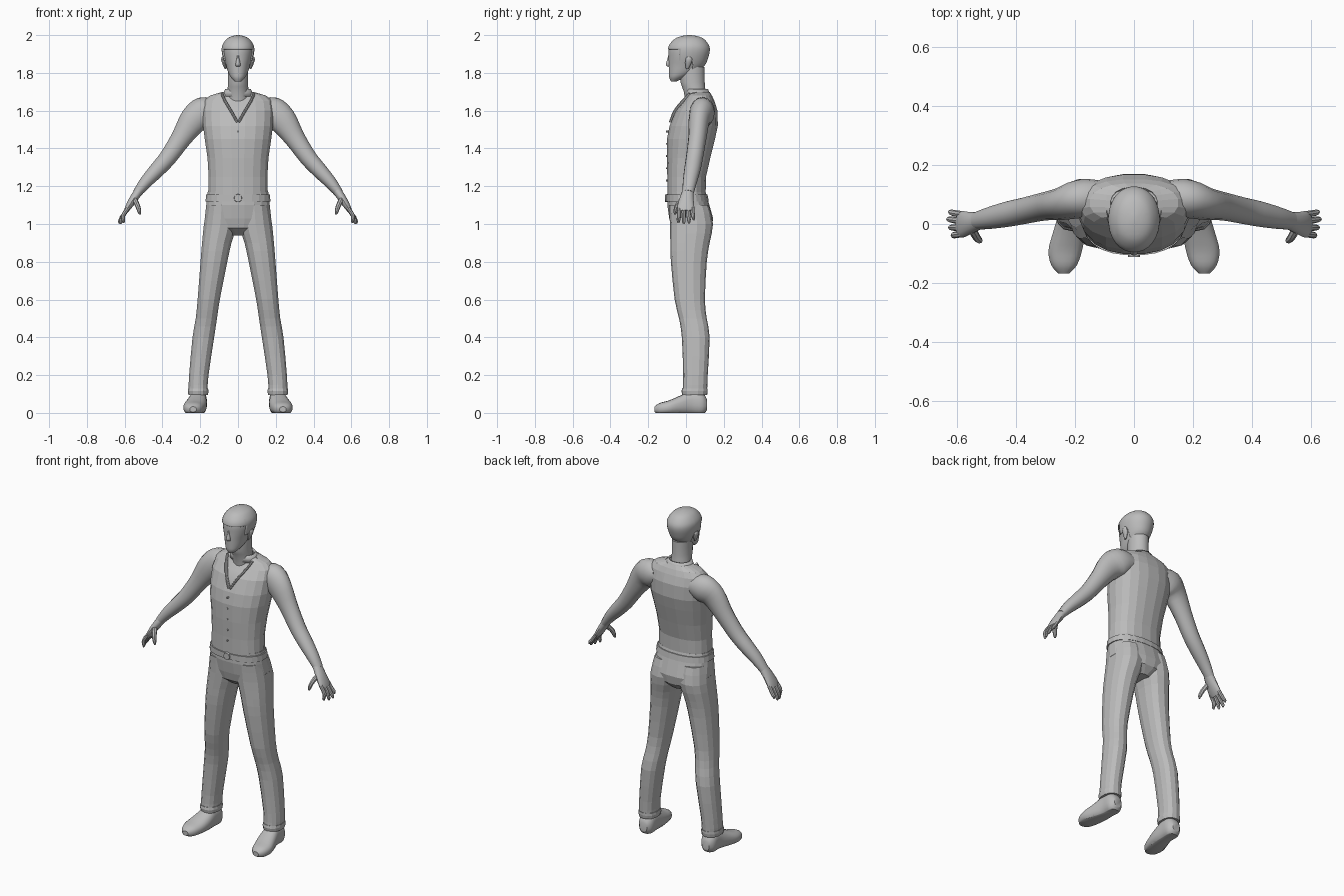
import bpy, bmesh
from math import sin, cos, tau, radians, copysign
from mathutils import Vector

if "Cube" in bpy.data.objects:
    bpy.data.objects.remove(bpy.data.objects["Cube"])

grey = bpy.data.materials.new("plain_grey")
grey.use_nodes = True
grey.diffuse_color = (0.5, 0.5, 0.5, 1)
grey.node_tree.nodes["Principled BSDF"].inputs["Base Color"].default_value = (0.5, 0.5, 0.5, 1)


def finish(name, bm, smooth=True, mirror=False, thick=0, angle=40):
    bmesh.ops.recalc_face_normals(bm, faces=bm.faces)
    mesh = bpy.data.meshes.new(name)
    bm.to_mesh(mesh)
    bm.free()
    mesh.materials.append(grey)
    ob = bpy.data.objects.new(name, mesh)
    bpy.context.collection.objects.link(ob)
    if smooth:
        bpy.ops.object.select_all(action="DESELECT")
        ob.select_set(True)
        bpy.context.view_layer.objects.active = ob
        bpy.ops.object.shade_smooth_by_angle(angle=radians(angle))
    if thick:
        mod = ob.modifiers.new("thickness", "SOLIDIFY")
        mod.thickness = thick
        mod.offset = -1
    if mirror:
        mod = ob.modifiers.new("mirror", "MIRROR")
        mod.use_mirror_merge = False
    return ob


def refine(rows, steps):
    """Smooth interpolation through rows of numbers."""
    if steps < 2:
        return rows
    out = []
    for i in range(len(rows) - 1):
        p0, p1, p2 = rows[max(i - 1, 0)], rows[i], rows[i + 1]
        p3 = rows[min(i + 2, len(rows) - 1)]
        for s in range(steps):
            t = s / steps
            out.append([b + t * ((c - a) + t * ((2 * a - 5 * b + 4 * c - d)
                        + t * (3 * b - a - 3 * c + d))) / 2
                        for a, b, c, d in zip(p0, p1, p2, p3)])
    return out + [rows[-1]]


def skin(rings, caps=True):
    bm = bmesh.new()
    loops = [[bm.verts.new(p) for p in ring] for ring in rings]
    n = len(loops[0])
    for a, b in zip(loops, loops[1:]):
        for i in range(n):
            j = (i + 1) % n
            bm.faces.new((a[i], a[j], b[j], b[i]))
    if caps:
        bm.faces.new(loops[0])
        bm.faces.new(loops[-1])
    return bm


def loft(rows, n=20, steps=2, power=2, axis="z", grow=0, caps=True):
    """Rows are (height, low a, high a, low b, high b) of rounded sections."""
    rings = []
    for t, a0, a1, b0, b1 in refine(rows, steps):
        ring = []
        for k in range(n):
            c, s = cos(tau * (k + .5) / n), sin(tau * (k + .5) / n)
            a = (a0 + a1) / 2 + ((a1 - a0) / 2 + grow) * copysign(abs(c) ** (2 / power), c)
            b = (b0 + b1) / 2 + ((b1 - b0) / 2 + grow) * copysign(abs(s) ** (2 / power), s)
            ring.append((a, b, t) if axis == "z" else (a, t, b))
        rings.append(ring)
    return skin(rings, caps)


def tube(rows, n=14, steps=3):
    """Rows are (x, y, z, radius along y, radius across)."""
    rows = refine(rows, steps)
    rings = []
    for i, r in enumerate(rows):
        tan = Vector(rows[min(i + 1, len(rows) - 1)][:3]) - Vector(rows[max(i - 1, 0)][:3])
        across = Vector((0, 1, 0)).cross(tan).normalized()
        side = tan.cross(across).normalized()
        rings.append([Vector(r[:3]) + side * r[3] * cos(tau * k / n)
                      + across * r[4] * sin(tau * k / n) for k in range(n)])
    return skin(rings)


def cut(bm, point, normal, clear=False):
    bmesh.ops.bisect_plane(bm, geom=bm.verts[:] + bm.edges[:] + bm.faces[:],
                           plane_co=point, plane_no=normal, clear_outer=clear)


def drop(bm, rule):
    gone = [f for f in bm.faces if rule(f.calc_center_median())]
    bmesh.ops.delete(bm, geom=gone, context="FACES")


def sym(rows):
    return [(z, -r, r, y0, y1) for z, r, y0, y1 in rows]


# Shirt body and the vest over it
torso = sym([(1.15, .16, -.1, .105), (1.25, .157, -.1, .107), (1.35, .163, -.103, .13),
             (1.45, .178, -.102, .155), (1.52, .187, -.088, .17), (1.6, .19, -.055, .168),
             (1.65, .183, -.015, .152), (1.68, .15, .005, .138), (1.7, .08, .01, .125)])
finish("shirt_body", loft(torso, 24, 2, 2.3, grow=-.01))

vest = loft(torso, 20, 1, 2.3, caps=False)
for s in (-1, 1):
    cut(vest, (s * .172, 0, 1.68), (s * .18, 0, .02), True)   # armhole
    cut(vest, (0, 0, 1.54), (s * .15, 0, -.09))               # neckline
drop(vest, lambda c: c.y < .06 and c.z - 1.54 > abs(c.x) * 1.667)
finish("vest", vest, False, thick=.012)

# Collar, neckline trim and buttons
finish("collar", loft(sym([(1.675, .09, -.005, .13), (1.715, .068, -.005, .118)]),
                      20, 1, caps=False), thick=.01)
finish("lapel", tube([(.004, -.082, 1.54, .008, .007), (.038, -.058, 1.60, .008, .007),
                      (.068, -.018, 1.65, .008, .007), (.085, .02, 1.69, .008, .007)], 8),
       mirror=True)
for i in range(5):
    z = 1.23 + i * .065
    finish("vest_button", loft([(-.106, -.005, .005, z - .005, z + .005),
                                (-.09, -.005, .005, z - .005, z + .005)], 10, 1, axis="y"))

# Trousers
hips = sym([(1.17, .162, -.098, .105), (1.1, .17, -.1, .125), (1.03, .178, -.09, .145),
            (.98, .15, -.078, .137), (.94, .05, -.03, .1)])
finish("trouser_hips", loft(hips, 20, 1, 2.3), False)
leg = [(1.1, .01, .165, -.09, .12), (1, .004, .182, -.085, .143), (.9, .033, .192, -.083, .125),
       (.8, .055, .2, -.08, .11), (.6, .095, .215, -.06, .1), (.5, .11, .225, -.037, .11),
       (.4, .125, .242, -.022, .125), (.2, .155, .26, -.015, .115), (.12, .16, .263, -.018, .112)]
finish("trouser_leg", loft(leg, 14, 2, 2.3), False, True)
finish("trouser_cuff", loft([(.095, .158, .264, -.02, .112), (.115, .155, .267, -.024, .115),
                             (.13, .157, .265, -.02, .114)], 14, 1, 2.3), False, True)

# Belt and round buckle
finish("belt", loft(sym([(1.12, .17, -.103, .118), (1.155, .167, -.103, .112)]),
                    24, 1, 2.3, grow=.003), False)
finish("belt_buckle", loft([(-.112, -.02, .02, 1.117, 1.157), (-.095, -.022, .022, 1.115, 1.159)],
                           16, 1, axis="y"))

# Shoes with flat soles
shoe = loft([(.112, .185, .235, .015, .07), (.085, .165, .255, -.01, .11),
             (.03, .165, .258, -.01, .12), (-.03, .165, .275, -.01, .092),
             (-.09, .175, .29, -.01, .066), (-.14, .193, .28, -.008, .052),
             (-.168, .22, .255, .005, .033)], 18, 3, 2.4, axis="y")
cut(shoe, (0, 0, 0), (0, 0, -1), True)
bmesh.ops.holes_fill(shoe, edges=[e for e in shoe.edges if e.is_boundary])
finish("shoe", shoe, mirror=True)

# Arms and hands
finish("arm", tube([(.12, .088, 1.6, .06, .06), (.18, .086, 1.59, .066, .083),
                    (.235, .07, 1.55, .056, .075), (.3, .06, 1.455, .048, .055),
                    (.37, .045, 1.353, .045, .046), (.43, .033, 1.285, .043, .041),
                    (.49, .02, 1.22, .037, .033), (.533, .011, 1.165, .03, .024)], 16),
       mirror=True)
finish("palm", tube([(.525, .011, 1.175, .03, .024), (.555, .003, 1.13, .038, .022),
                     (.58, -.001, 1.09, .045, .017), (.593, -.001, 1.068, .042, .012)]),
       mirror=True)
tips = [(.622, .04, 1.02), (.628, .016, 1.003), (.622, -.012, 1), (.608, -.04, 1.005)]
for i, (x, y, z) in enumerate(tips):
    base = .033 - i * .0225
    finish("finger", tube([(.582, base, 1.085, .011, .011),
                           (.608, (base + y) / 2, 1.045, .011, .011),
                           (x - .002, y, z + .012, .009, .009), (x, y, z, .004, .004)], 8),
           mirror=True)
finish("thumb", tube([(.55, -.012, 1.135, .016, .014), (.533, -.044, 1.1, .014, .013),
                      (.523, -.055, 1.07, .011, .011), (.519, -.058, 1.05, .005, .005)], 8),
       mirror=True)

# Neck and head
finish("neck", loft(sym([(1.6, .065, -.0, .12), (1.7, .057, -.012, .105),
                         (1.75, .054, -.03, .1), (1.83, .055, -.03, .1)])))
head = sym([(1.755, .022, -.085, -.045), (1.775, .042, -.094, 0), (1.8, .056, -.096, .05),
            (1.84, .069, -.097, .1), (1.88, .081, -.097, .118), (1.92, .087, -.097, .127),
            (1.95, .082, -.088, .12), (1.98, .06, -.06, .095), (1.994, .034, -.027, .062),
            (2, .006, .008, .028)])
finish("face", loft(head, 28, 3, 2.1, grow=-.005))

# Hair cap, trimmed around the face, ears and nape
hair = loft(head, 28, 3, 2.1)
for z in (1.925, 1.865, 1.8):
    cut(hair, (0, 0, z), (0, 0, 1))
for y in (-.035, .035):
    cut(hair, (0, y, 0), (0, 1, 0))
drop(hair, lambda c: c.z < (1.925 if c.y < -.035 else 1.865 if c.y < .035 else 1.8))
finish("hair", hair, thick=.012)

# Facial features
finish("nose", loft(sym([(1.835, .012, -.1, -.07), (1.845, .014, -.108, -.07),
                         (1.87, .009, -.1, -.07), (1.9, .006, -.092, -.07)]), 12))
finish("ear", loft([(1.82, .062, .07, .0, .012), (1.84, .062, .08, -.004, .024),
                    (1.87, .066, .09, -.004, .034), (1.885, .074, .086, .004, .026)], 12),
       mirror=True)
